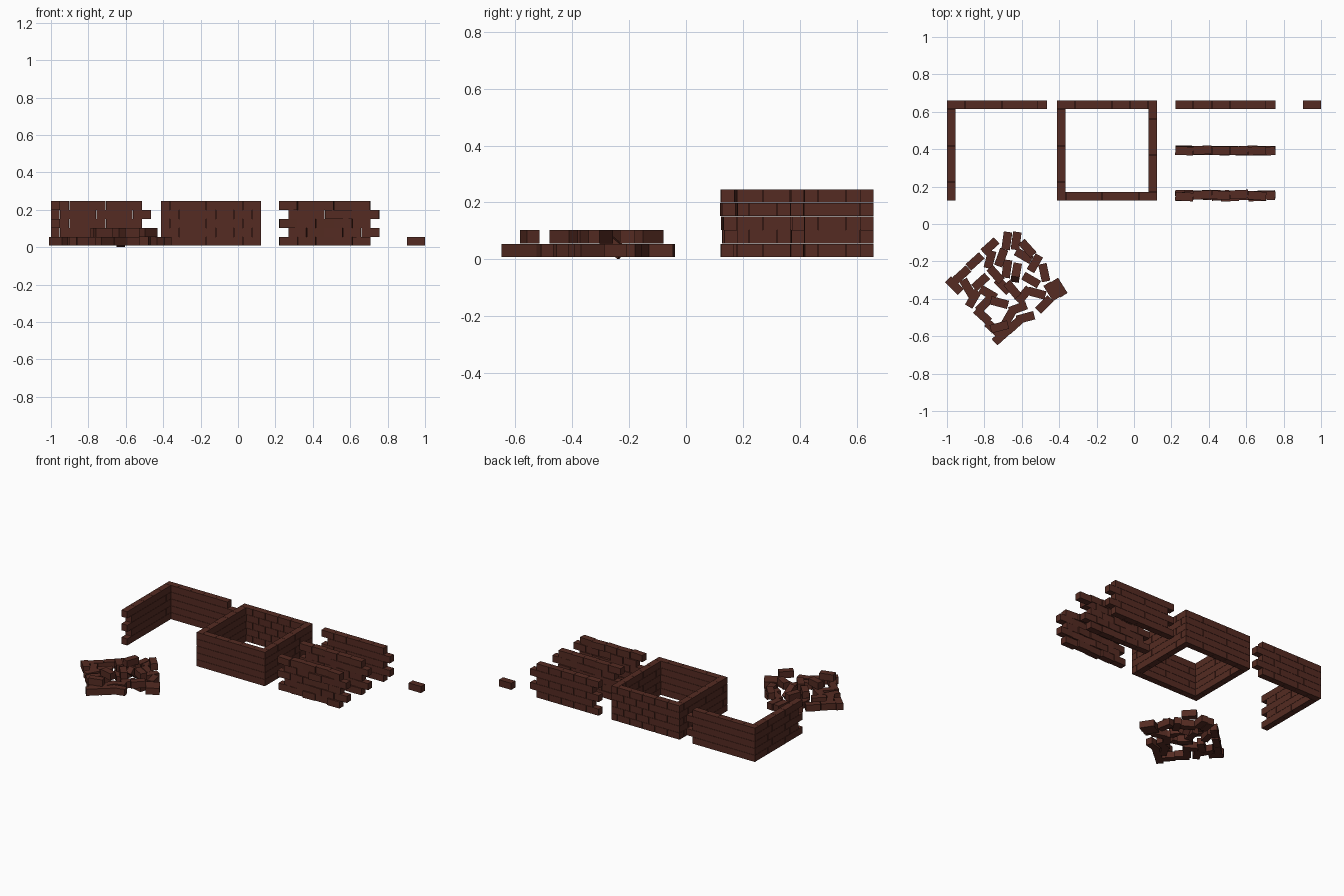
import bpy, bmesh, math, random
from mathutils import Matrix, Vector

cube = bpy.data.objects.get("Cube")
if cube:
    bpy.data.objects.remove(cube, do_unlink=True)

random.seed(4)
PITCH, DEPTH, COURSE, BASE = 0.0975, 0.047, 0.048, 0.007
GAP = 0.0015
COURSES, RUN = 5, 5
SPAN = RUN * PITCH + DEPTH          # overall length of one wall side

brown = bpy.data.materials.new("brick_brown")
brown.use_nodes = True
brown.diffuse_color = (0.09, 0.024, 0.016, 1)
brown.node_tree.nodes["Principled BSDF"].inputs["Base Color"].default_value = brown.diffuse_color


def add_brick(bm, x, y, z, angle=0, tilt=0):
    """One brick centred at x, y, z; angles in degrees."""
    size = Matrix.Diagonal((PITCH - GAP, DEPTH - GAP, COURSE - GAP, 1))
    turn = Matrix.Rotation(math.radians(angle), 4, 'Z') @ Matrix.Rotation(math.radians(tilt), 4, 'Y')
    bmesh.ops.create_cube(bm, size=1, matrix=Matrix.Translation((x, y, z)) @ turn @ size)


def finish(bm, name):
    mesh = bpy.data.meshes.new(name)
    bm.to_mesh(mesh)
    bm.free()
    mesh.materials.append(brown)
    obj = bpy.data.objects.new(name, mesh)
    bpy.context.collection.objects.link(obj)
    return obj


def level(course):
    return BASE + (course + 0.5) * COURSE


def add_run(bm, start, direction, course, wobble=0):
    """A row of bricks along direction, starting at the middle of its end face."""
    start, direction = Vector(start), Vector(direction)
    angle = math.degrees(math.atan2(direction.y, direction.x))
    side = Vector((-direction.y, direction.x))
    for i in range(RUN):
        p = start + direction * PITCH * (i + 0.5) + side * random.uniform(-wobble, wobble)
        add_brick(bm, p.x, p.y, level(course), angle + random.uniform(-wobble, wobble) * 500)


HALF = DEPTH / 2
BACK = 0.66                          # rear face of all walls
LEFT, RIGHT, UP, DOWN = (-1, 0), (1, 0), (0, 1), (0, -1)

# Corner wall: two runs that interlock at the corner
bm = bmesh.new()
for c in range(COURSES):
    shift = DEPTH * (c % 2)
    add_run(bm, (-1 + shift, BACK - HALF), RIGHT, c)
    add_run(bm, (-1 + HALF, BACK - DEPTH + shift), DOWN, c)
finish(bm, "corner_wall")

# Square enclosure: a pinwheel of four runs, mirrored on every other course
bm = bmesh.new()
x0, y1 = -0.412, BACK
x1, y0 = x0 + SPAN, y1 - SPAN
for c in range(COURSES):
    if c % 2 == 0:
        runs = [((x0, y1 - HALF), RIGHT), ((x1 - HALF, y1), DOWN),
                ((x1, y0 + HALF), LEFT), ((x0 + HALF, y0), UP)]
    else:
        runs = [((x1, y1 - HALF), LEFT), ((x1 - HALF, y0), UP),
                ((x0, y0 + HALF), RIGHT), ((x0 + HALF, y1), DOWN)]
    for start, direction in runs:
        add_run(bm, start, direction, c)
finish(bm, "square_wall")

# Straight walls, from neat at the back to uneven at the front
for name, y, wobble in (("neat_wall", BACK - HALF, 0),
                        ("worn_wall", 0.393, 0.0035),
                        ("crooked_wall", 0.151, 0.008)):
    bm = bmesh.new()
    for c in range(COURSES):
        add_run(bm, (0.22 + (c % 2) * (PITCH / 2), y), RIGHT, c, wobble)
    finish(bm, name)

# Single loose brick
bm = bmesh.new()
add_brick(bm, 1 - PITCH / 2, BACK - HALF, level(0))
finish(bm, "single_brick")

# Rubble heap: x, y in hundredths and turn in degrees, for each layer
lower = [(-96, -33, -45), (-92, -27, 42), (-85, -20, 42), (-77, -12, 42),
         (-86, -40, 60), (-81, -49, -42), (-75, -56, -42),
         (-71, -60, 42), (-64, -54, 42), (-58, -50, 15), (-52, -37, -15),
         (-44, -36, -58), (-40, -34, -58), (-48, -26, -78), (-53, -21, 60),
         (-68, -9, 82), (-63, -9, 82), (-89, -34, -60), (-82, -31, 42),
         (-77, -19, 75), (-68, -24, 82), (-59, -17, -30), (-70, -33, -45),
         (-78, -37, -30), (-62, -45, 20), (-67, -50, 60), (-80, -43, 45),
         (-59, -38, 50)]
upper = [(-72, -55, 15), (-48, -43, 45), (-57, -13, -48), (-74, -27, -48),
         (-65, -35, -50), (-72, -42, -15), (-55, -30, -30), (-71, -18, 70)]
bm = bmesh.new()
for course, layer in enumerate((lower, upper)):
    for x, y, angle in layer:
        add_brick(bm, x / 100, y / 100, level(course), angle)
# one brick leaning in the middle of the heap
add_brick(bm, -0.63, -0.26, 0.05, 80, 40)
finish(bm, "rubble_heap")
